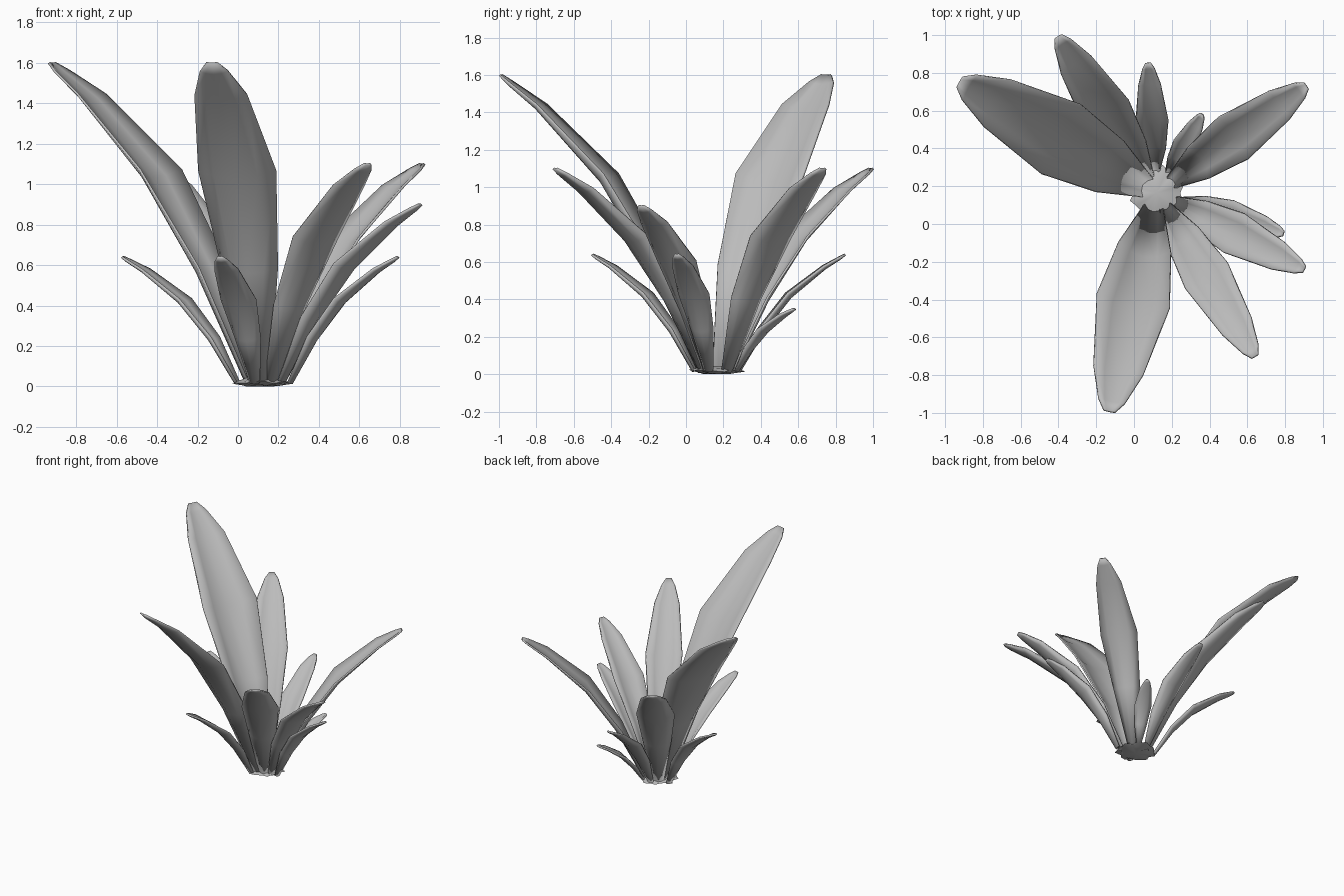
import bpy, bmesh, math, random
from mathutils import Vector

random.seed(4)
cube = bpy.data.objects.get("Cube")
if cube:
    bpy.data.objects.remove(cube)

grey = bpy.data.materials.new("leaf grey")
grey.use_nodes = True
grey.diffuse_color = (0.5, 0.5, 0.5, 1)
grey.node_tree.nodes["Principled BSDF"].inputs["Base Color"].default_value = (0.5, 0.5, 0.5, 1)

CENTRE = Vector((0.12, 0.165, 0.02))
# run, rise, width and channel depth along a leaf, as fractions
SECTIONS = [(0, 0, 0.26, 0.3), (0.2, 0.36, 0.72, 0.24), (0.46, 0.665, 1, 0.17),
            (0.8, 0.9, 0.68, 0.13), (0.95, 0.975, 0.36, 0.12), (1, 1, 0.15, 0.05)]
ACROSS = (-1, -0.55, 0, 0.55, 1)


def finish(name, bm):
    bmesh.ops.recalc_face_normals(bm, faces=bm.faces)
    mesh = bpy.data.meshes.new(name)
    bm.to_mesh(mesh)
    bm.free()
    mesh.materials.append(grey)
    obj = bpy.data.objects.new(name, mesh)
    bpy.context.collection.objects.link(obj)
    bpy.ops.object.select_all(action='DESELECT')
    obj.select_set(True)
    bpy.context.view_layer.objects.active = obj
    bpy.ops.object.shade_smooth_by_angle(angle=math.radians(50))
    return obj


def leaf(name, tip, width, start):
    """Channelled leaf arching from the crown out to its tip."""
    tip = Vector(tip)
    out = tip - CENTRE
    out.z = 0
    out.normalize()
    base = CENTRE + out * start
    run, rise = (tip - base).dot(out), tip.z - base.z
    side = Vector((-out.y, out.x, 0))
    path = [base + out * run * s[0] + Vector((0, 0, rise * s[1])) for s in SECTIONS]
    bm = bmesh.new()
    rows = []
    for i, (_, _, w, depth) in enumerate(SECTIONS):
        tangent = (path[min(i + 1, len(path) - 1)] - path[max(i - 1, 0)]).normalized()
        normal = side.cross(tangent).normalized()
        if normal.z > 0:
            normal.negate()
        rows.append([bm.verts.new(path[i] + side * (u * w * width / 2)
                                  + normal * ((1 - u * u) * depth * w * width))
                     for u in ACROSS])
    for a, b in zip(rows, rows[1:]):
        for j in range(len(ACROSS) - 1):
            bm.faces.new((a[j], a[j + 1], b[j + 1], b[j]))
    obj = finish(name, bm)
    solid = obj.modifiers.new("thickness", 'SOLIDIFY')
    solid.thickness = 0.012
    solid.offset = 0


# Leaves: tip position, greatest width, distance of the foot from the centre
LEAVES = {
    "tall_leaf_left_back": ((-0.92, 0.75, 1.6), 0.42, 0.05),
    "tall_leaf_front": ((-0.13, -0.99, 1.6), 0.39, 0.07),
    "medium_leaf_back": ((-0.40, 0.99, 1.1), 0.27, 0.08),
    "medium_leaf_right_back": ((0.91, 0.73, 1.1), 0.27, 0.09),
    "medium_leaf_right_front": ((0.64, -0.70, 1.1), 0.26, 0.08),
    "medium_leaf_right": ((0.90, -0.24, 0.9), 0.23, 0.10),
    "short_leaf_right": ((0.79, -0.05, 0.64), 0.17, 0.14),
    "short_leaf_back": ((0.075, 0.85, 0.64), 0.17, 0.11),
    "short_leaf_front": ((-0.09, -0.5, 0.64), 0.18, 0.12),
    "short_leaf_left": ((-0.57, 0.45, 0.64), 0.17, 0.13),
    "tiny_leaf_back": ((0.36, 0.58, 0.35), 0.12, 0.12),
}
for name, (tip, width, start) in LEAVES.items():
    leaf(name, tip, width, start)

# Ragged crown that joins the leaf feet
bm = bmesh.new()
COUNT = 22
rings = []
for radius, z in ((0.08, 0.0), (0.14, 0.012), (0.09, 0.03)):
    ring = []
    for k in range(COUNT):
        a = math.tau * k / COUNT
        r = radius * random.uniform(0.85, 1.12)
        ring.append(bm.verts.new((CENTRE.x + r * math.cos(a), CENTRE.y + r * math.sin(a),
                                  z + random.uniform(0, 0.012))))
    rings.append(ring)
for a, b in zip(rings, rings[1:]):
    for k in range(COUNT):
        n = (k + 1) % COUNT
        bm.faces.new((a[k], a[n], b[n], b[k]))
for ring, z in ((rings[0], 0.0), (rings[-1], 0.045)):
    hub = bm.verts.new((CENTRE.x, CENTRE.y, z))
    for k in range(COUNT):
        bm.faces.new((ring[k], ring[(k + 1) % COUNT], hub))
finish("root_crown", bm)
